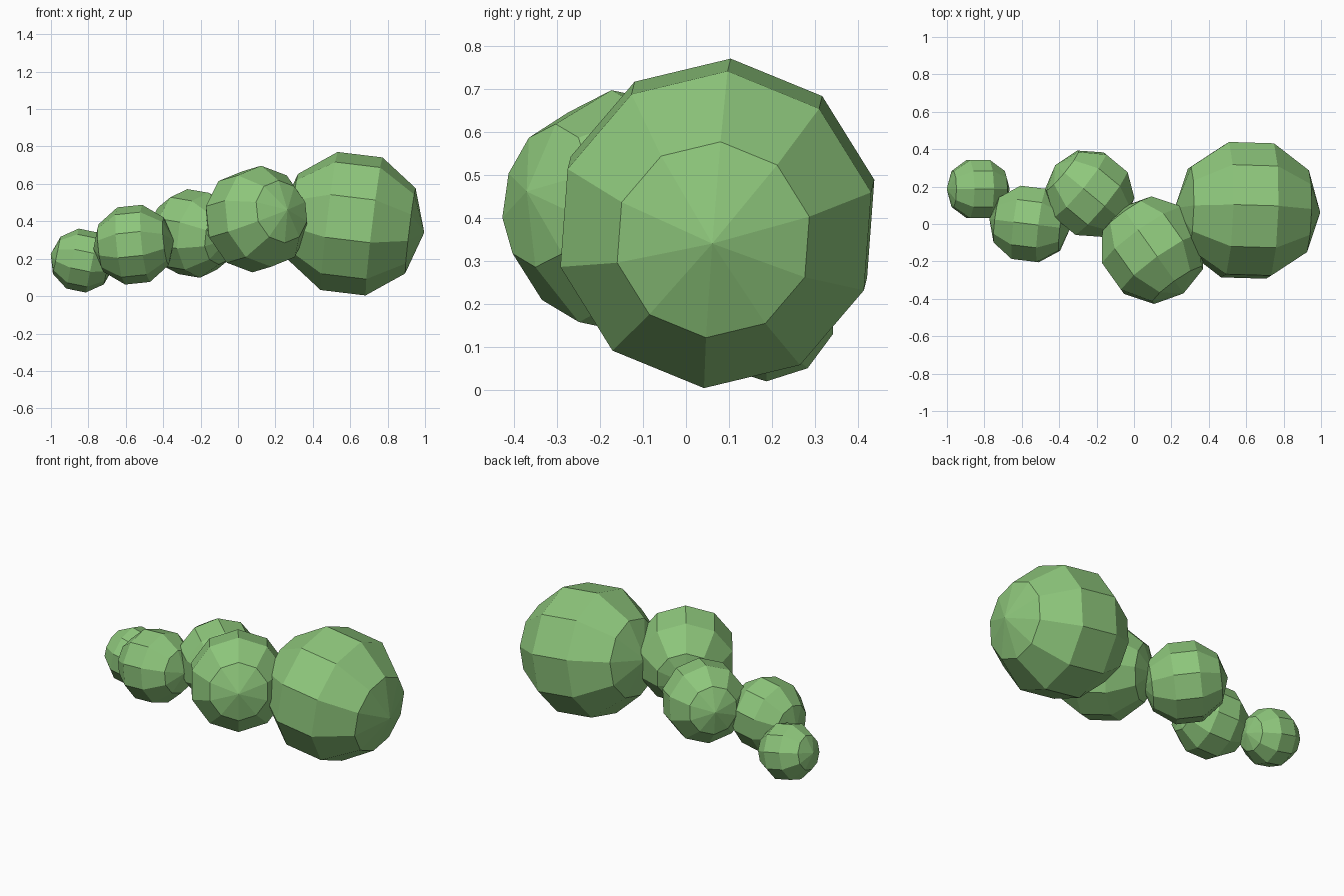
import bpy
import bmesh
from mathutils import Vector, Matrix

if "Cube" in bpy.data.objects:
    bpy.data.objects.remove(bpy.data.objects["Cube"])

# One flat colour for the whole body
green = bpy.data.materials.new("leaf_green")
green.diffuse_color = (0.27, 0.57, 0.2, 1)
green.use_nodes = True
green.node_tree.nodes["Principled BSDF"].inputs["Base Color"].default_value = green.diffuse_color


def ball(name, centre, radius, axis, up):
    """Low-poly ball, 10 segments by 5 rings, poles on axis, one corner line towards up."""
    z = Vector(axis).normalized()
    y = Vector(up)
    y = (y - z * y.dot(z)).normalized()
    x = y.cross(z)
    turn = Matrix((x, y, z)).transposed().to_4x4()
    bm = bmesh.new()
    bmesh.ops.create_uvsphere(bm, u_segments=10, v_segments=5, radius=radius,
                              matrix=Matrix.Translation(centre) @ turn)
    mesh = bpy.data.meshes.new(name)
    bm.to_mesh(mesh)
    bm.free()
    mesh.materials.append(green)
    obj = bpy.data.objects.new(name, mesh)
    bpy.context.collection.objects.link(obj)


# Head, then segments shrinking towards the tail in a zigzag
ball("head", (0.607, 0.073, 0.387), 0.392, (0.99, -0.03, -0.12), (0, 0.077, 1))
ball("body_front", (0.1, -0.14, 0.412), 0.288, (0.57, -0.80, 0.17), (0, 0, 1))
ball("body_middle", (-0.237, 0.162, 0.335), 0.241, (0.76, -0.63, -0.13), (0, 0, 1))
ball("body_rear", (-0.558, 0.0, 0.275), 0.218, (0.97, -0.12, 0.1), (0, 0, 1))
ball("tail", (-0.833, 0.187, 0.19), 0.172, (0.97, 0.0, -0.2), (0, 0, 1))
